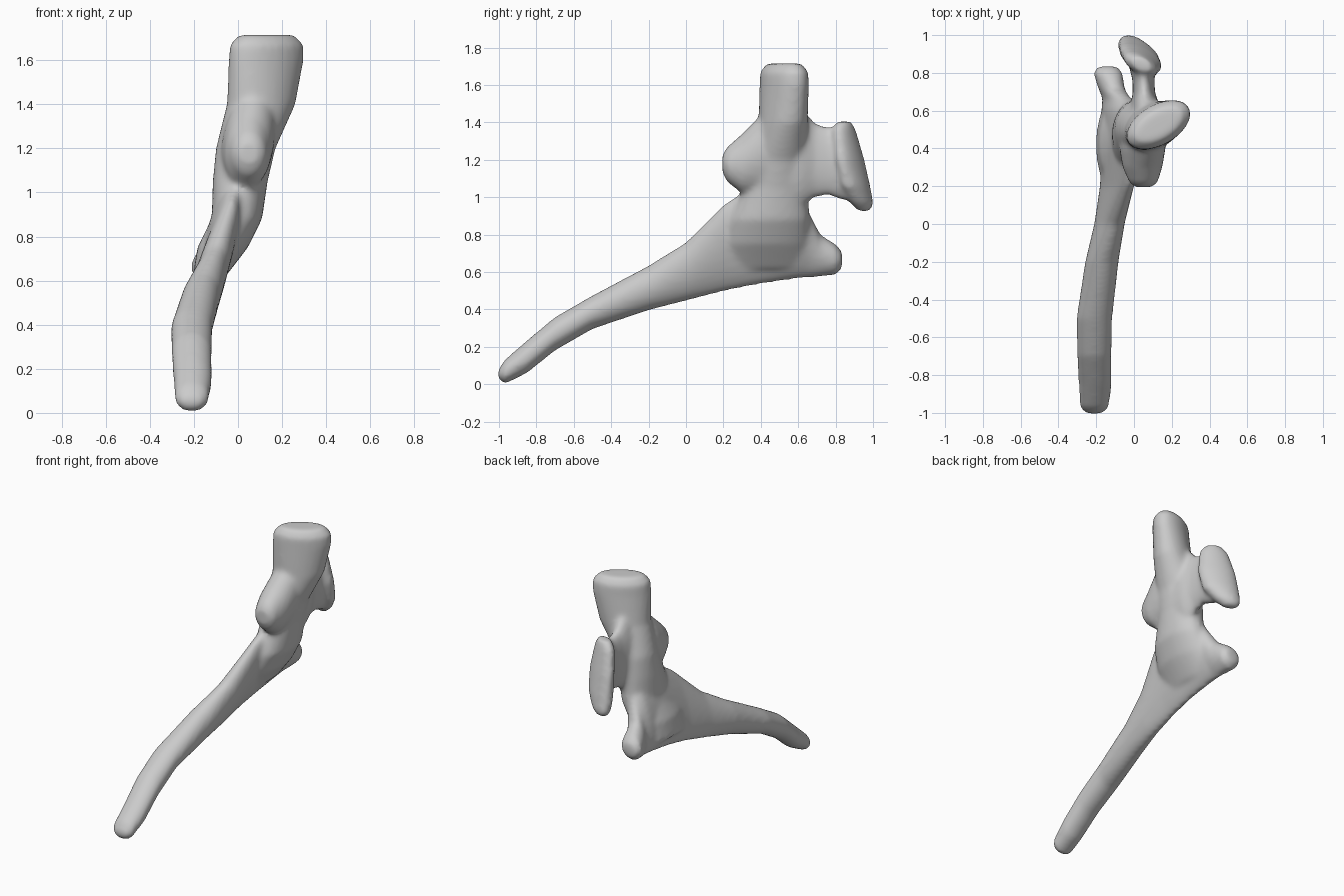
import bpy, bmesh
from math import sin, cos, pi, radians
from mathutils import Vector

bm = bmesh.new()
N = 24


def loft(sections):
    """Skin elliptical rings given as (centre, half axis u, half axis v)."""
    rings = []
    for c, u, v in sections:
        rings.append([bm.verts.new(c + u * cos(2 * pi * i / N) + v * sin(2 * pi * i / N))
                      for i in range(N)])
    faces = []
    for r, s in zip(rings, rings[1:]):
        for i in range(N):
            j = (i + 1) % N
            faces.append(bm.faces.new((r[i], r[j], s[j], s[i])))
    faces.append(bm.faces.new(rings[0][::-1]))
    faces.append(bm.faces.new(rings[-1]))
    bmesh.ops.recalc_face_normals(bm, faces=faces)


def upright(rows):
    """Horizontal rings: z, x, y, long half, short half, turn in degrees."""
    out = []
    for z, x, y, a, b, t in rows:
        t = radians(t)
        out.append((Vector((x, y, z)), Vector((cos(t), sin(t), 0)) * a,
                    Vector((-sin(t), cos(t), 0)) * b))
    loft(out)


def lengthwise(rows):
    """Rings across y: y, bottom x, bottom z, top x, top z, half width."""
    out = []
    for y, xb, zb, xt, zt, w in rows:
        b, t = Vector((xb, y, zb)), Vector((xt, y, zt))
        out.append(((b + t) / 2, Vector((w, 0, 0)), (t - b) / 2))
    loft(out)


# upper column, flaring to the oval top
upright([(1.715, .13, .525, .14, .07, 30), (1.67, .13, .525, .185, .105, 30),
         (1.6, .128, .525, .187, .108, 30), (1.4, .105, .52, .165, .12, 28),
         (1.2, .035, .50, .135, .15, 10), (1.05, .01, .48, .125, .175, 0),
         (.88, -.005, .45, .115, .21, 0), (.75, -.07, .43, .115, .23, 0),
         (.62, -.13, .42, .075, .22, 0)])

# long front arm, blade body and lower rear knob
lengthwise([(-1.005, -.21, .03, -.21, .075, .045), (-.97, -.21, .0, -.21, .13, .078),
            (-.85, -.205, .06, -.205, .235, .088), (-.7, -.21, .18, -.21, .36, .092),
            (-.5, -.215, .295, -.205, .475, .095), (-.2, -.18, .395, -.16, .635, .088),
            (0, -.16, .445, -.1, .76, .075), (.2, -.15, .495, -.03, .96, .068),
            (.4, -.14, .535, 0, 1.1, .072), (.6, -.14, .565, 0, 1.05, .075),
            (.66, -.14, .57, -.04, .92, .06), (.72, -.14, .575, -.1, .80, .068),
            (.8, -.145, .585, -.13, .75, .078), (.835, -.145, .62, -.135, .71, .05)])

# front knob
lengthwise([(.195, .05, 1.13, .05, 1.23, .045), (.22, .05, 1.08, .05, 1.27, .075),
            (.3, .04, 1.02, .05, 1.34, .105), (.4, .02, 1.0, .07, 1.44, .12),
            (.5, .02, 1.0, .08, 1.45, .11)])

# rear neck
lengthwise([(.5, .05, .92, .08, 1.5, .09), (.62, .05, .95, .07, 1.48, .08),
            (.69, .05, 1.0, .055, 1.395, .06), (.76, .05, 1.01, .05, 1.375, .058),
            (.85, .04, .98, .04, 1.38, .07)])

# slanted rear facet plate
upright([(1.405, .04, .845, .055, .035, -28), (1.36, .035, .845, .095, .05, -28),
         (1.2, .035, .875, .125, .06, -28), (1.06, .025, .905, .12, .065, -28),
         (.97, -.005, .94, .085, .055, -28), (.925, -.02, .955, .045, .03, -28)])

mesh = bpy.data.meshes.new("bone")
bm.to_mesh(mesh)
bm.free()
bone = bpy.data.objects.new("bone", mesh)
bpy.context.collection.objects.link(bone)

# fuse the parts and soften the joins
fuse = bone.modifiers.new("fuse", 'REMESH')
fuse.mode = 'VOXEL'
fuse.voxel_size = 0.014
fuse.use_smooth_shade = True
soft = bone.modifiers.new("soften", 'SMOOTH')
soft.factor = 0.5
soft.iterations = 12
